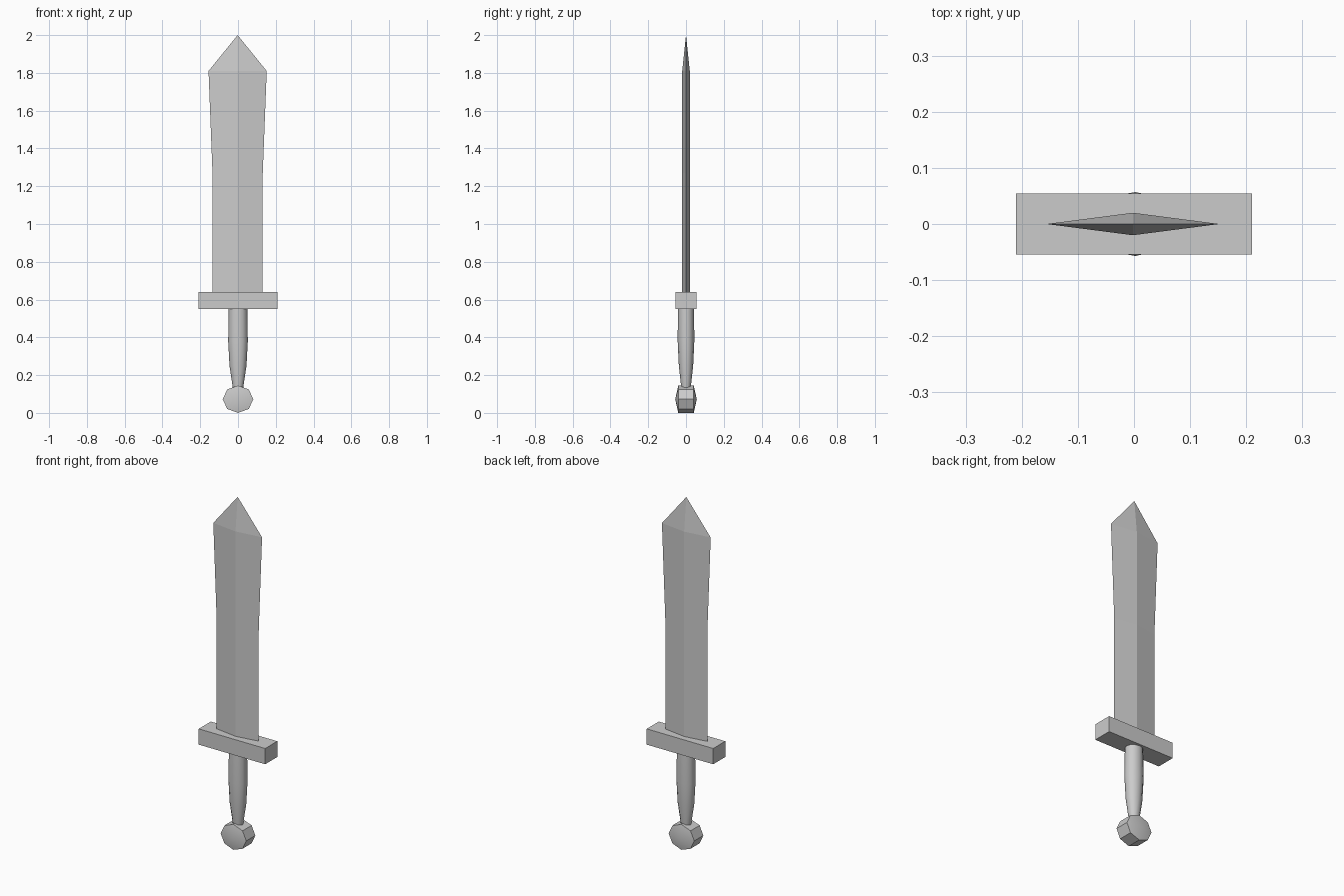
import bpy
import math

cube = bpy.data.objects.get("Cube")
if cube:
    bpy.data.objects.remove(cube, do_unlink=True)

grey = bpy.data.materials.new("grey_metal")
grey.use_nodes = True
colour = (0.6, 0.6, 0.6, 1)
grey.diffuse_color = colour
grey.node_tree.nodes["Principled BSDF"].inputs["Base Color"].default_value = colour


def make(name, verts, faces, smooth_angle=None):
    mesh = bpy.data.meshes.new(name)
    mesh.from_pydata(verts, [], faces)
    mesh.materials.append(grey)
    obj = bpy.data.objects.new(name, mesh)
    bpy.context.collection.objects.link(obj)
    bpy.ops.object.select_all(action="DESELECT")
    obj.select_set(True)
    bpy.context.view_layer.objects.active = obj
    bpy.ops.object.mode_set(mode="EDIT")
    bpy.ops.mesh.select_all(action="SELECT")
    bpy.ops.mesh.normals_make_consistent(inside=False)
    bpy.ops.object.mode_set(mode="OBJECT")
    if smooth_angle:
        bpy.ops.object.shade_smooth_by_angle(angle=math.radians(smooth_angle))
    return obj


def ring_faces(rings, n):
    return [(r * n + i, r * n + (i + 1) % n, (r + 1) * n + (i + 1) % n, (r + 1) * n + i)
            for r in range(rings - 1) for i in range(n)]


def loft(name, sections, n, tip=None, smooth_angle=None):
    """Stack of n-sided elliptical sections (z, x radius, y radius), with an optional point."""
    verts = [(rx * math.cos(math.tau * i / n), ry * math.sin(math.tau * i / n), z)
             for z, rx, ry in sections for i in range(n)]
    faces = ring_faces(len(sections), n)
    faces.append(tuple(range(n)))
    last = len(verts) - n
    if tip:
        verts.append(tip)
        faces += [(last + i, last + (i + 1) % n, last + n) for i in range(n)]
    else:
        faces.append(tuple(range(last, last + n)))
    return make(name, verts, faces, smooth_angle)


# Diamond-section blade, flaring towards the point
blade = loft("blade", [(0.62, 0.133, 0.02), (1.27, 0.133, 0.02), (1.81, 0.154, 0.02)],
             4, tip=(0, 0, 2))
blade.location.x = -0.002

# Crossguard block
bpy.ops.mesh.primitive_cube_add(size=1, location=(0, 0, 0.595))
guard = bpy.context.object
guard.name = "crossguard"
guard.scale = (0.42, 0.109, 0.09)
guard.data.materials.append(grey)

# Rounded grip, narrowing towards the pommel
loft("grip", [(0.12, 0.026, 0.024), (0.15, 0.03, 0.027), (0.25, 0.045, 0.038),
              (0.38, 0.052, 0.044), (0.56, 0.049, 0.043)], 12, smooth_angle=35)

# Octagonal disc pommel with shallow pointed caps front and back
n = 8
verts = [(0.081 * math.cos(math.tau * i / n), y, 0.0725 + 0.0725 * math.sin(math.tau * i / n))
         for y in (-0.041, 0.041) for i in range(n)]
faces = ring_faces(2, n)
for start, y in ((0, -0.057), (n, 0.057)):
    verts.append((0.002, y, 0.0725))
    faces += [(start + i, start + (i + 1) % n, len(verts) - 1) for i in range(n)]
make("pommel", verts, faces, smooth_angle=30)
